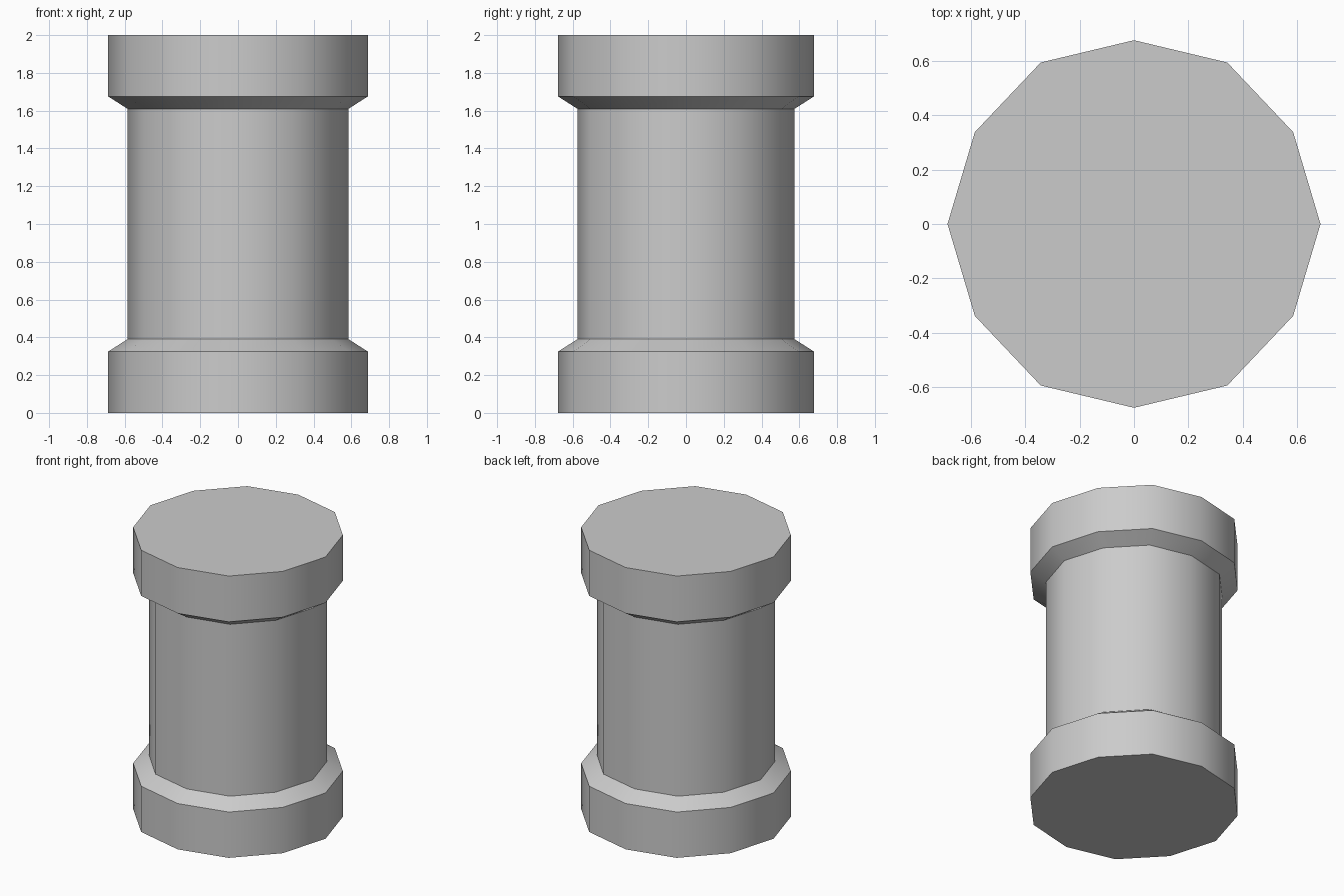
import bpy
import bmesh
from math import cos, sin, tau, radians

cube = bpy.data.objects.get("Cube")
if cube:
    bpy.data.objects.remove(cube, do_unlink=True)

SIDES = 12
RIPPLE = 0.01   # every other corner sits slightly further in

# Single stone grey material
grey = bpy.data.materials.new("stone grey")
grey.use_nodes = True
colour = (0.6, 0.6, 0.6, 1.0)
grey.diffuse_color = colour
grey.node_tree.nodes["Principled BSDF"].inputs["Base Color"].default_value = colour


def add_ring(bm, radius, z):
    """Twelve corners with alternating radii."""
    ring = []
    for i in range(SIDES):
        r = radius - RIPPLE * (i % 2)
        a = tau * i / SIDES
        ring.append(bm.verts.new((r * cos(a), r * sin(a), z)))
    return ring


# Column profile: base collar, chamfer, shaft, chamfer, top collar
half = [(0.687, 0.0), (0.687, 0.325), (0.585, 0.39)]
profile = half + [(r, 2 - z) for r, z in reversed(half)]

bm = bmesh.new()
rings = [add_ring(bm, r, z) for r, z in profile]
for low, high in zip(rings, rings[1:]):
    for i in range(SIDES):
        j = (i + 1) % SIDES
        bm.faces.new((low[i], low[j], high[j], high[i]))

# Flat end caps
bm.faces.new(list(reversed(rings[0])))
bm.faces.new(rings[-1])

mesh = bpy.data.meshes.new("column")
bm.to_mesh(mesh)
bm.free()
mesh.materials.append(grey)
column = bpy.data.objects.new("column", mesh)
bpy.context.collection.objects.link(column)

# Smooth round the sides, sharp at collars and caps
bpy.ops.object.select_all(action='DESELECT')
column.select_set(True)
bpy.context.view_layer.objects.active = column
bpy.ops.object.shade_smooth_by_angle(angle=radians(40))
